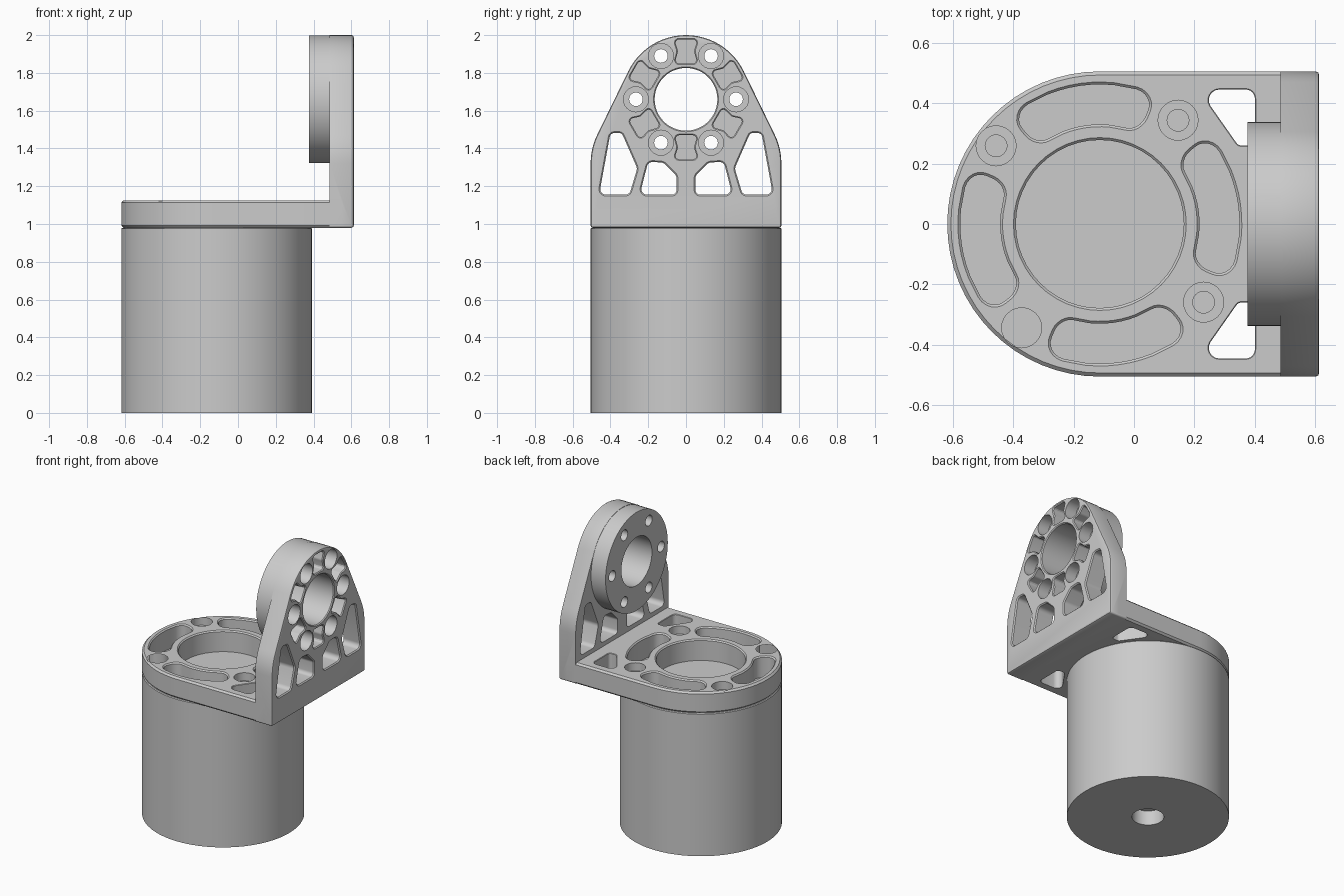
import bpy, bmesh
from math import sin, cos, tan, atan2, radians, pi
from mathutils import Vector

cube = bpy.data.objects.get("Cube")
if cube:
    bpy.data.objects.remove(cube, do_unlink=True)

grey = bpy.data.materials.new("plain grey")
grey.use_nodes = True
grey.diffuse_color = (0.6, 0.6, 0.6, 1)
grey.node_tree.nodes["Principled BSDF"].inputs["Base Color"].default_value = (0.6, 0.6, 0.6, 1)


def circle(r, u=0, v=0, n=64, start=0, end=360):
    """Points of a full circle, or of an arc including both ends."""
    steps = n if end - start == 360 else n - 1
    angles = [radians(start + (end - start) * i / steps) for i in range(n)]
    return [Vector((u + r * cos(a), v + r * sin(a))) for a in angles]


def rounded(corners, steps=6):
    """Counter-clockwise outline from (u, v, fillet radius) corners."""
    out = []
    for i, (u, v, r) in enumerate(corners):
        p = Vector((u, v))
        if r == 0:
            out.append(p)
            continue
        d1 = (Vector(corners[i - 1][:2]) - p).normalized()
        d2 = (Vector(corners[(i + 1) % len(corners)][:2]) - p).normalized()
        half = d1.angle(d2) / 2
        centre = p + (d1 + d2).normalized() * (r / sin(half))
        s = p + d1 * (r / tan(half)) - centre
        e = p + d2 * (r / tan(half)) - centre
        a = atan2(s.y, s.x)
        sweep = (atan2(e.y, e.x) - a + pi) % (2 * pi) - pi
        for k in range(steps + 1):
            t = a + sweep * k / steps
            out.append(centre + Vector((cos(t), sin(t))) * r)
    return out


def offset(pts, d):
    """Grow an outline outwards by d."""
    out = []
    for i, p in enumerate(pts):
        e1 = (p - pts[i - 1]).normalized()
        e2 = (pts[(i + 1) % len(pts)] - p).normalized()
        n1, n2 = Vector((e1.y, -e1.x)), Vector((e2.y, -e2.x))
        out.append(p + (n1 + n2) * (d / (1 + n1.dot(n2))))
    return out


def loft(name, pts, axis, levels):
    """Stack the outline along an axis; levels are (position, outward offset)."""
    bm = bmesh.new()
    rings = []
    for h, d in levels:
        ring = offset(pts, d)
        rings.append([bm.verts.new((q.x, q.y, h) if axis == "Z" else (h, q.x, q.y)) for q in ring])
    n = len(pts)
    bm.faces.new(rings[0][::-1])
    bm.faces.new(rings[-1])
    for a, b in zip(rings, rings[1:]):
        for i in range(n):
            j = (i + 1) % n
            bm.faces.new((a[i], a[j], b[j], b[i]))
    mesh = bpy.data.meshes.new(name)
    bm.to_mesh(mesh)
    bm.free()
    mesh.materials.append(grey)
    obj = bpy.data.objects.new(name, mesh)
    bpy.context.collection.objects.link(obj)
    return obj


def combine(target, other, operation):
    mod = target.modifiers.new("combine", "BOOLEAN")
    mod.object, mod.operation, mod.solver = other, operation, "EXACT"
    bpy.context.view_layer.objects.active = target
    bpy.ops.object.modifier_apply(modifier=mod.name)
    bpy.data.objects.remove(other, do_unlink=True)


def cut(target, pts, axis, floor, top, rim=0.008):
    """Cut a pocket with a chamfered rim."""
    levels = [(floor, 0), (top - rim, 0), (top, rim), (top + 0.02, rim)]
    combine(target, loft("cutter", pts, axis, levels), "DIFFERENCE")


def cut_screw(target, u, v, axis, floor, step, top):
    """Cut a screw hole with a wider counterbore."""
    levels = [(floor, 0), (step, 0), (step, 0.03), (top + 0.02, 0.03)]
    combine(target, loft("cutter", circle(0.036, u, v, 24), axis, levels), "DIFFERENCE")


def mirrored(corners):
    return [(-u, v, r) for u, v, r in reversed(corners)]


CX, R = -0.113, 0.505               # motor axis and radius
BASE, DECK = 0.98, 1.125            # plate heights
INNER, OUTER, FACE = 0.485, 0.613, 0.375   # upright and boss positions
HUB = 1.66                          # height of the upright's bore
EDGE = 0.012

# Motor body with a blind hole underneath
motor = loft("motor_body", circle(R, CX), "Z", [(0, 0), (BASE - 0.005, 0), (BASE, -0.005)])
combine(motor, loft("cutter", circle(0.1, CX, 0, 32), "Z", [(-0.02, 0), (0.1, 0)]), "DIFFERENCE")

# Base plate
outline = circle(R, CX, 0, 33, 90, 270) + [Vector((0.55, -R)), Vector((0.55, R))]
bracket = loft("bracket", outline, "Z",
               [(BASE, -EDGE), (BASE + EDGE, 0), (DECK - EDGE, 0), (DECK, -EDGE)])

# Upright plate with a rounded, tapering top
crown = [(p.x, p.y, 0) for p in circle(0.34, 0, HUB, 25, 26, 154)]
profile = [(R, BASE, EDGE), (R, 1.401, 0.35)] + crown + [(-R, 1.401, 0.35), (-R, BASE, EDGE)]
upright = loft("upright", rounded(profile), "X",
               [(INNER, 0), (OUTER - EDGE, 0), (OUTER - 0.003, -0.004), (OUTER, -EDGE)])
combine(bracket, upright, "UNION")

# Round boss behind the upright
boss = loft("boss", circle(0.338, 0, HUB), "X", [(FACE, 0), (0.52, 0)])
combine(bracket, boss, "UNION")

# Plate openings: bore, curved slots and screws
cut(bracket, circle(0.278, CX, 0, 48), "Z", BASE - 0.02, DECK)
w, mid, half_width = radians(31) * 0.4, 0.396, 0.066
steps = [-0.6 + 0.15 * i for i in range(9)]
slot = ([(-w, half_width, 0.055)] + [(s * w, half_width, 0) for s in steps[1:-1]]
        + [(w, half_width, 0.055), (w, -half_width, 0.055)]
        + [(-s * w, -half_width, 0) for s in steps[1:-1]] + [(-w, -half_width, 0.055)])
slot = rounded(slot)
for k in range(4):
    turn = radians(8 + 90 * k)
    bent = [Vector((CX + (mid + p.y) * cos(turn - p.x / 0.4),
                    (mid + p.y) * sin(turn - p.x / 0.4))) for p in slot]
    bent.reverse()
    # keep the outline counter-clockwise
    area = sum(a.cross(b) for a, b in zip(bent, bent[1:] + bent[:1]))
    cut(bracket, bent if area > 0 else bent[::-1], "Z", BASE - 0.02, DECK)
    a = radians(53 + 90 * k)
    cut_screw(bracket, CX + 0.43 * cos(a), 0.43 * sin(a), "Z", BASE - 0.02, 1.07, DECK)

# Corner openings beside the motor
corner = [(0.215, 0.445, 0.035), (0.345, 0.26, 0.02), (0.4, 0.26, 0.02), (0.4, 0.445, 0.03)]
for side in (1, -1):
    shape = corner if side == 1 else [(u, -v, r) for u, v, r in reversed(corner)]
    cut(bracket, rounded(shape), "Z", BASE - 0.02, DECK, 0.003)

# Upright bore, screws and blind pockets
cut(bracket, circle(0.166, 0, HUB, 48), "X", FACE - 0.02, OUTER, 0.006)
pocket = rounded([(0.06, 0.19, 0.018), (0.042, 0.255, 0.03), (0.062, 0.317, 0.018),
                  (-0.062, 0.317, 0.018), (-0.042, 0.255, 0.03), (-0.06, 0.19, 0.018)], 4)
for k in range(6):
    a = radians(60 * k)
    cut_screw(bracket, 0.265 * cos(a), HUB + 0.265 * sin(a), "X", FACE - 0.02, 0.53, OUTER)
    a += radians(30)
    spun = [Vector((p.y * cos(a) + p.x * sin(a), HUB + p.y * sin(a) - p.x * cos(a))) for p in pocket]
    cut(bracket, spun, "X", 0.46, OUTER, 0.006)

# Upright windows, mirrored left and right
tall = [(0.3, 1.155, 0.03), (0.46, 1.155, 0.03), (0.4, 1.482, 0.025), (0.34, 1.482, 0.025),
        (0.258, 1.295, 0.04)]
low = [(0.05, 1.155, 0.025), (0.245, 1.155, 0.03), (0.2, 1.33, 0.03), (0.12, 1.325, 0.03),
       (0.05, 1.255, 0.03)]
for window in (tall, low):
    for shape in (window, mirrored(window)):
        cut(bracket, rounded(shape), "X", INNER - 0.05, OUTER, 0.007)

# Smooth round walls, sharp edges
bpy.ops.object.select_all(action="DESELECT")
for obj in (motor, bracket):
    obj.select_set(True)
bpy.context.view_layer.objects.active = bracket
bpy.ops.object.shade_smooth_by_angle(angle=radians(25))
